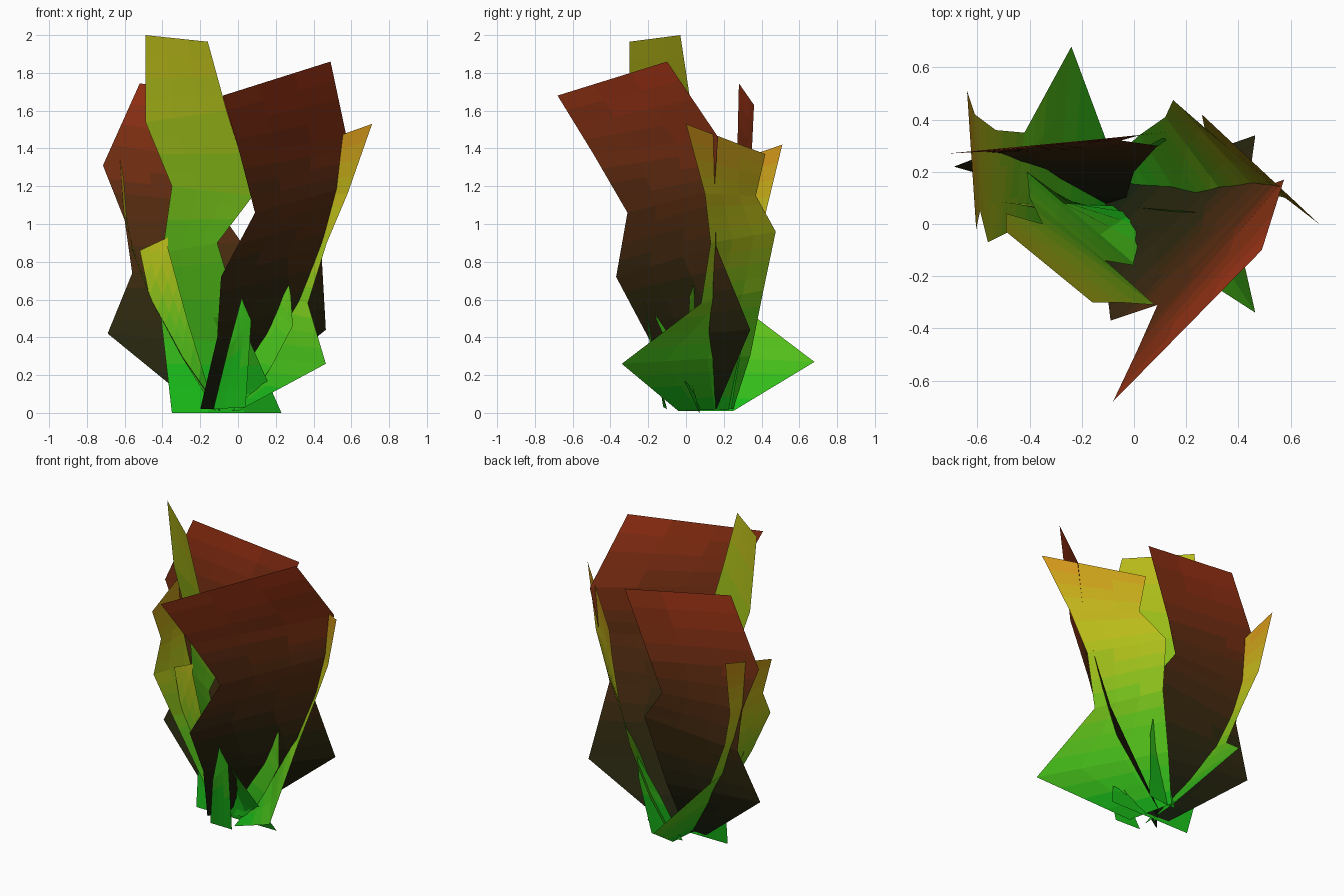
import bpy
from mathutils import Vector

STEPS = 14
GREEN = [(.01, .50, .01), (.12, .52, .01), (.48, .52, .01), (.62, .30, .01)]
DARK = [(.008, .014, .004), (.03, .022, .005), (.12, .028, .006), (.36, .035, .008)]


def ramp(name, stops):
    """Row of materials that fade from leaf base to leaf tip."""
    mats = []
    for i in range(STEPS):
        f = i / (STEPS - 1) * (len(stops) - 1)
        k = min(int(f), len(stops) - 2)
        c = Vector(stops[k]).lerp(Vector(stops[k + 1]), f - k)
        m = bpy.data.materials.new(f"{name}_{i}")
        m.diffuse_color = (*c, 1)
        mats.append(m)
    return mats


green, dark = ramp("green_leaf", GREEN), ramp("dark_leaf", DARK)


def leaf(name, left, right, mats, reach=1.0, cuts=4):
    """Flat leaf strip between two jagged edges, listed from tip to base."""
    edges = []
    for side in (left, right):
        pts = [Vector(p) for p in side]
        line = [a.lerp(b, j / cuts) for a, b in zip(pts, pts[1:]) for j in range(cuts)]
        edges.append(line + [pts[-1]])
    across = 3
    rows = [[a.lerp(b, j / across) for j in range(across + 1)] for a, b in zip(*edges)]
    verts = [v for r in rows for v in r]
    w = across + 1
    faces = [(i * w + j, i * w + j + 1, (i + 1) * w + j + 1, (i + 1) * w + j)
             for i in range(len(rows) - 1) for j in range(across)]
    me = bpy.data.meshes.new(name)
    me.from_pydata(verts, [], faces)
    for m in mats:
        me.materials.append(m)
    top = max(v.z for v in verts)
    for p in me.polygons:
        t = max(0, min(1, p.center.z / top)) * reach
        p.material_index = min(STEPS - 1, int(t * STEPS))
    ob = bpy.data.objects.new(name, me)
    bpy.context.collection.objects.link(ob)


# Tall front leaf
leaf("tall_leaf",
     [(-.49, -.03, 2), (-.49, .04, 1.54), (-.35, 0, 1.2), (-.40, .1, .85), (-.41, .2, .52), (-.35, .07, 0)],
     [(-.16, -.3, 1.965), (-.06, -.3, 1.6), (.08, -.31, 1.15), (-.11, -.14, .9), (.01, -.16, .5), (.23, .07, 0)],
     green, .72)

# Dark red leaves, front right and back left
leaf("dark_leaf_front",
     [(-.08, -.68, 1.68), (.01, -.49, 1.37), (.09, -.31, 1.06), (-.09, -.37, .72), (-.11, -.2, .4), (-.2, -.03, .02)],
     [(.49, -.1, 1.86), (.575, .17, 1.46), (.52, .15, 1.18), (.44, .16, .88), (.465, .34, .44), (-.05, .16, .02)],
     dark)
leaf("dark_leaf_back",
     [(-.52, .28, 1.745), (-.715, .27, 1.31), (-.6, .28, 1.02), (-.56, .27, .74), (-.69, .22, .42), (-.2, .08, .02)],
     [(.19, .36, 1.63), (.02, .34, 1.2), (-.05, .32, 1.0), (.09, .3, .8), (.0, .2, .35), (-.04, .07, .02)],
     dark)

# Orange-tipped side leaves
leaf("side_leaf_right",
     [(.71, 0, 1.53), (.58, .1, 1.16), (.47, .13, .9), (.37, .08, .58), (.465, -.34, .26), (.0, -.04, .01)],
     [(.26, .42, 1.37), (.27, .37, 1.15), (.15, .475, .96), (.12, .41, .65), (.02, .34, .3), (-.08, .25, .02)],
     green)
leaf("side_leaf_left",
     [(-.605, -.02, 1.24), (-.59, .05, 1.04), (-.56, -.07, .86), (-.46, -.02, .6), (-.3, 0, .3), (-.1, -.02, .01)],
     [(-.64, .51, 1.42), (-.61, .42, 1.05), (-.53, .36, .8), (-.42, .35, .52), (-.24, .68, .27), (-.08, .25, .01)],
     green)

# Short inner leaves
leaf("inner_leaf_left",
     [(-.52, .085, .86), (-.47, .08, .62), (-.3, .07, .3), (-.12, .07, .01)],
     [(-.37, .065, .93), (-.37, .06, .87), (-.27, .05, .5), (-.12, .03, .01)], green, .7)
leaf("inner_leaf_right",
     [(.27, .04, .68), (.2, .05, .55), (.05, .06, .28), (-.08, .07, .02)],
     [(.28, .02, .62), (.29, .01, .46), (.18, .02, .25), (.04, .05, .04)], green, .35)
leaf("front_sprout",
     [(.02, -.22, .61), (-.05, -.19, .35), (-.13, -.1, .02)],
     [(.03, -.22, .58), (.07, -.2, .49), (.04, -.12, .03)], green, .15)
leaf("back_sprout",
     [(.12, .33, .55), (.13, .3, .38), (.08, .24, .02)],
     [(.11, .33, .54), (.0, .27, .3), (-.13, .22, .02)], green, .15)
